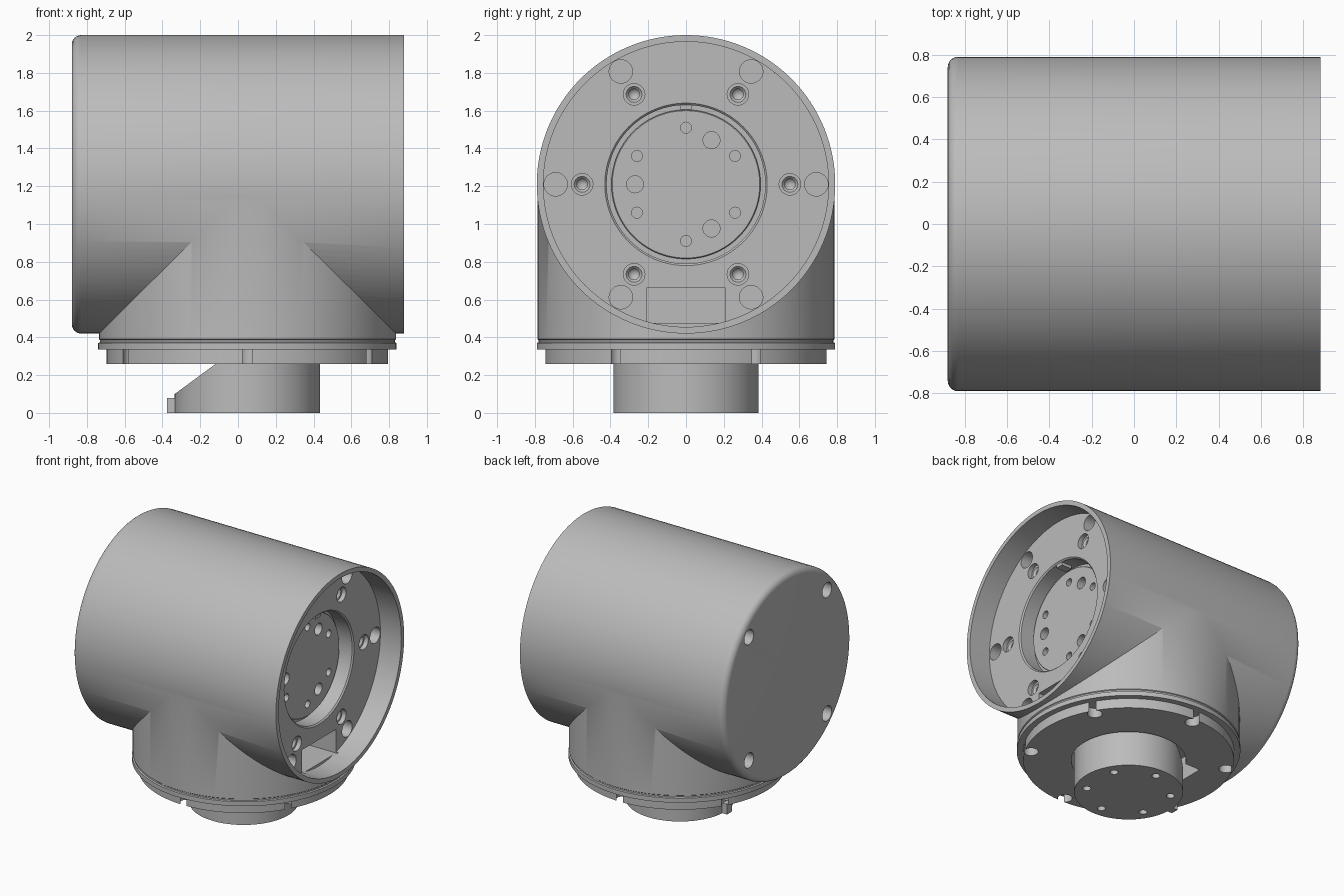
import bpy, bmesh
from math import sin, cos, pi, radians
from mathutils import Matrix, Vector

if "Cube" in bpy.data.objects:
    bpy.data.objects.remove(bpy.data.objects["Cube"])

AXIS_Z = 1.21      # height of the horizontal barrel axis
NECK_X = 0.05      # position of the vertical neck axis
ALONG_X = Matrix.Rotation(pi / 2, 4, 'Y')
UP = Matrix.Identity(4)

grey = bpy.data.materials.new("satin_grey")
grey.use_nodes = True
COLOUR = (0.5, 0.5, 0.5, 1)
grey.diffuse_color = COLOUR
grey.node_tree.nodes["Principled BSDF"].inputs["Base Color"].default_value = COLOUR


def finish(bm, name, matrix):
    bmesh.ops.remove_doubles(bm, verts=bm.verts, dist=1e-5)
    bm.transform(matrix)
    bmesh.ops.recalc_face_normals(bm, faces=bm.faces)
    mesh = bpy.data.meshes.new(name)
    bm.to_mesh(mesh)
    bm.free()
    mesh.materials.append(grey)
    obj = bpy.data.objects.new(name, mesh)
    bpy.context.collection.objects.link(obj)
    return obj


def lathe(name, profile, turn=UP, at=(0, 0, 0), sides=128):
    """Solid of revolution from (radius, height) points."""
    bm = bmesh.new()
    verts = [bm.verts.new((r, 0, h)) for r, h in profile]
    edges = [bm.edges.new(pair) for pair in zip(verts, verts[1:])]
    bmesh.ops.spin(bm, geom=verts + edges, cent=(0, 0, 0), axis=(0, 0, 1),
                   angle=2 * pi, steps=sides, use_merge=False)
    return finish(bm, name, Matrix.Translation(at) @ turn)


def rod(name, radius, low, high, turn=UP, at=(0, 0, 0), sides=32):
    return lathe(name, [(0, low), (radius, low), (radius, high), (0, high)], turn, at, sides)


def prism(name, outline, y0, y1):
    """Outline of (x, z) points pushed along y."""
    bm = bmesh.new()
    face = bm.faces.new([bm.verts.new((x, y0, z)) for x, z in outline])
    new = bmesh.ops.extrude_face_region(bm, geom=[face])["geom"]
    bmesh.ops.translate(bm, vec=(0, y1 - y0, 0),
                        verts=[v for v in new if isinstance(v, bmesh.types.BMVert)])
    return finish(bm, name, UP)


def box(name, x0, x1, y0, y1, z0, z1):
    return prism(name, [(x0, z0), (x1, z0), (x1, z1), (x0, z1)], y0, y1)


def combine(target, tool, operation='DIFFERENCE'):
    mod = target.modifiers.new("combine", 'BOOLEAN')
    mod.operation = operation
    mod.solver = 'EXACT'
    mod.object = tool
    bpy.context.view_layer.update()
    bpy.context.view_layer.objects.active = target
    bpy.ops.object.modifier_apply(modifier=mod.name)
    bpy.data.objects.remove(tool)


def ring(radius, count, start=0):
    for i in range(count):
        a = radians(start) + 2 * pi * i / count
        yield radius * cos(a), radius * sin(a)


# Barrel with a rounded closed end, joined to the vertical neck and its flange
rounded = [(0.74 + 0.05 * sin(t * pi / 12), -0.83 - 0.05 * cos(t * pi / 12)) for t in range(7)]
housing = lathe("housing", [(0, -0.88)] + rounded + [(0.79, 0.88), (0, 0.88)],
                ALONG_X, (0, 0, AXIS_Z))
neck = lathe("neck", [(0, 0.26), (0.745, 0.26), (0.745, 0.335), (0.79, 0.335), (0.79, 0.37),
                      (0.78, 0.374), (0.78, 0.385), (0.786, 0.39), (0.786, 1.2), (0, 1.2)],
             UP, (NECK_X, 0, 0))
combine(housing, neck, 'UNION')

# Open end: cup, central recess and the groove round the output disc
combine(housing, lathe("cup_cutter", [(0, 0.6), (0.39, 0.6), (0.395, 0.595), (0.395, 0.57),
                                      (0.42, 0.57), (0.42, 0.69), (0.43, 0.7), (0.755, 0.7),
                                      (0.755, 0.95), (0, 0.95)], ALONG_X, (0, 0, AXIS_Z)))

# Cable pocket below the recess
combine(housing, box("pocket_cutter", 0.45, 0.72, -0.21, 0.21, 0.475, 0.66))

# Screw holes and counterbores on the inner plate
for y, z in ring(0.69, 6):
    combine(housing, rod("hole_cutter", 0.062, 0.55, 0.75, ALONG_X, (0, y, AXIS_Z + z)))
for y, z in ring(0.55, 6):
    combine(housing, lathe("counterbore_cutter", [(0, 0.55), (0.028, 0.58), (0.028, 0.65),
                                                  (0.042, 0.665), (0.057, 0.665), (0.057, 0.75),
                                                  (0, 0.75)], ALONG_X, (0, y, AXIS_Z + z), 32))

# Screw and dowel holes in the output disc
for y, z in ring(0.3, 6, 30):
    combine(housing, rod("disc_hole_cutter", 0.029, 0.5, 0.65, ALONG_X, (0, y, AXIS_Z + z), 20))
for y, z in ring(0.27, 3, 60):
    combine(housing, rod("dowel_cutter", 0.045, 0.5, 0.65, ALONG_X, (0, y, AXIS_Z + z), 24))

# Screw holes in the closed end
for y, z in ring(0.68, 4, 45):
    combine(housing, rod("end_hole_cutter", 0.058, -0.95, -0.74, ALONG_X, (0, y, AXIS_Z + z)))

# Scalloped screw notches round the flange
for x, y in ring(0.7, 6, 30):
    combine(housing, rod("notch_cutter", 0.052, 0.2, 0.335, UP, (NECK_X + x, y, 0)))

# Bore in the flange, with a cable slot on one side
combine(housing, rod("bore_cutter", 0.405, 0.2, 0.45, UP, (NECK_X, 0, 0), 128))
combine(housing, box("slot_cutter", NECK_X - 0.47, NECK_X - 0.2, -0.22, 0.22, 0.2, 0.44))

# Locating key at the top of the recess
key = box("recess_key", 0.6, 0.69, -0.03, 0.03, AXIS_Z + 0.395, AXIS_Z + 0.43)

# Output boss with a sloping cut for the cable, screw holes and a key
boss = rod("output_boss", 0.385, 0, 0.46, UP, (NECK_X, 0, 0), 128)
combine(boss, prism("slope_cutter", [(-0.5, -0.02), (-0.335, 0.1), (0.1, 0.42), (0.1, 0.6),
                                     (-0.5, 0.6)], -0.5, 0.5))
for x, y in ring(0.3, 6, 30):
    combine(boss, rod("boss_hole_cutter", 0.029, -0.1, 0.07, UP, (NECK_X + x, y, 0), 20))
tab = box("boss_key", -0.375, -0.32, -0.03, 0.03, 0, 0.08)

# Smooth shading with crisp edges
bpy.ops.object.select_all(action='DESELECT')
for part in (housing, boss, key, tab):
    part.select_set(True)
bpy.context.view_layer.objects.active = housing
bpy.ops.object.shade_smooth_by_angle(angle=radians(30))
